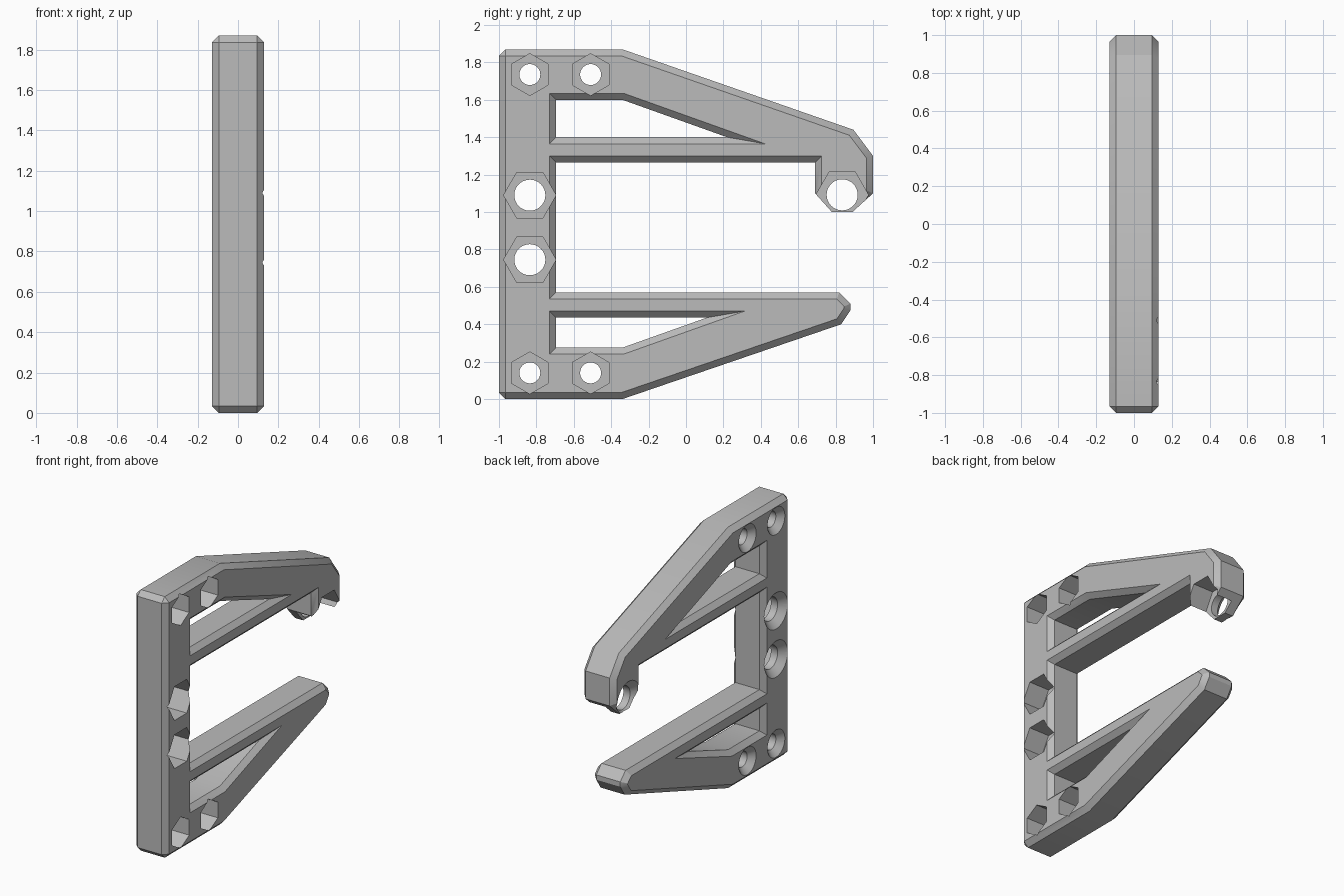
import bpy, bmesh, math
from mathutils import Vector

if "Cube" in bpy.data.objects:
    bpy.data.objects.remove(bpy.data.objects["Cube"])

HALF = 0.13      # half thickness
BEV = 0.035      # chamfer size

grey = bpy.data.materials.new("plain grey")
grey.use_nodes = True
grey.diffuse_color = (0.5, 0.5, 0.5, 1)
grey.node_tree.nodes["Principled BSDF"].inputs["Base Color"].default_value = (0.5, 0.5, 0.5, 1)

# Side profile (y, z): outline anticlockwise, windows clockwise
outline = [(-1, 0), (-0.34, 0), (0.83, 0.40), (0.88, 0.475), (0.88, 0.51),
           (0.82, 0.57), (-0.695, 0.57), (-0.695, 1.265), (0.69, 1.265),
           (0.69, 1.10), (0.78, 1.0), (0.89, 1.0), (1, 1.10), (1, 1.30),
           (0.895, 1.44), (-0.34, 1.87), (-1, 1.87)]
upper_window = [(-0.695, 1.40), (-0.695, 1.60), (-0.34, 1.60), (0.22, 1.40)]
lower_window = [(-0.695, 0.275), (-0.695, 0.435), (0.11, 0.435), (-0.34, 0.275)]


def chamfer_loop(points):
    """Pairs of (edge point, inset point); square outer corners are clipped."""
    pts = [Vector(p) for p in points]
    pairs = []
    for i, p in enumerate(pts):
        a = (p - pts[i - 1]).normalized()
        b = (pts[(i + 1) % len(pts)] - p).normalized()
        na, nb = Vector((-a.y, a.x)), Vector((-b.y, b.x))
        inset = p + (na + nb) * (BEV / (1 + na.dot(nb)))
        if p.x == -1:
            pairs += [(p - a * BEV, inset), (p + b * BEV, inset)]
        else:
            pairs.append((p, inset))
    return pairs


def make_object(name, bm):
    bmesh.ops.recalc_face_normals(bm, faces=bm.faces)
    mesh = bpy.data.meshes.new(name)
    bm.to_mesh(mesh)
    bm.free()
    mesh.materials.append(grey)
    obj = bpy.data.objects.new(name, mesh)
    bpy.context.collection.objects.link(obj)
    return obj


# Chamfered plate with two windows
bm = bmesh.new()
for loop in (outline, upper_window, lower_window):
    rings = []
    pairs = chamfer_loop(loop)
    for x, k in ((-HALF, 1), (BEV - HALF, 0), (HALF - BEV, 0), (HALF, 1)):
        rings.append([bm.verts.new((x, pr[k].x, pr[k].y)) for pr in pairs])
    n = len(pairs)
    for r, s in zip(rings, rings[1:]):
        for i in range(n):
            j = (i + 1) % n
            bm.faces.new((r[i], r[j], s[j], s[i]))
bmesh.ops.remove_doubles(bm, verts=bm.verts, dist=0.0005)
for x in (-HALF, HALF):
    rim = [e for e in bm.edges if all(abs(v.co.x - x) < 0.001 for v in e.verts)]
    bmesh.ops.triangle_fill(bm, edges=rim, use_beauty=True, normal=(math.copysign(1, x), 0, 0))
bracket = make_object("bracket_frame", bm)


def bolt_cutter(name, y, z, hole, hexagon, sink, turn):
    """One lathe-like cutter: countersink, shaft, then hexagonal nut pocket."""
    def prism(bm, x0, x1, r0, r1, sides, spin):
        ends = []
        for x, r in ((x0, r0), (x1, r1)):
            ring = []
            for i in range(sides):
                t = spin + 2 * math.pi * i / sides
                ring.append(bm.verts.new((x, y + r * math.cos(t), z + r * math.sin(t))))
            ends.append(ring)
        for i in range(sides):
            j = (i + 1) % sides
            bm.faces.new((ends[0][i], ends[0][j], ends[1][j], ends[1][i]))
        for ring in ends:
            bm.faces.new(ring)

    specs = {"shaft": (-0.3, 0.3, hole, hole, 40, 0),
             "sink": (-HALF - 0.01, sink - hole - HALF, sink + 0.01, hole, 40, 0),
             "nut": (-0.03, 0.2, hexagon, hexagon, 6, turn)}
    for part, spec in specs.items():
        bm = bmesh.new()
        prism(bm, *spec)
        cutter = make_object(name + "_" + part, bm)
        cutter.hide_render = True
        mod = bracket.modifiers.new(part, 'BOOLEAN')
        mod.operation = 'DIFFERENCE'
        mod.solver = 'EXACT'
        mod.object = cutter
        bpy.ops.object.modifier_apply(modifier=mod.name)
        bpy.data.objects.remove(cutter)


bpy.ops.object.select_all(action='DESELECT')
bpy.context.view_layer.objects.active = bracket
bracket.select_set(True)

# Small bolt seats at the arm roots
for y in (-0.835, -0.51):
    for z in (0.14, 1.735):
        bolt_cutter("small_bolt", y, z, 0.056, 0.112, 0.098, math.pi / 2)
# Large bolt seats on the post and the hook
for y, z in ((-0.835, 0.745), (-0.835, 1.09), (0.835, 1.092)):
    bolt_cutter("large_bolt", y, z, 0.083, 0.14, 0.13, 0)

bpy.ops.object.shade_smooth_by_angle(angle=math.radians(30))
